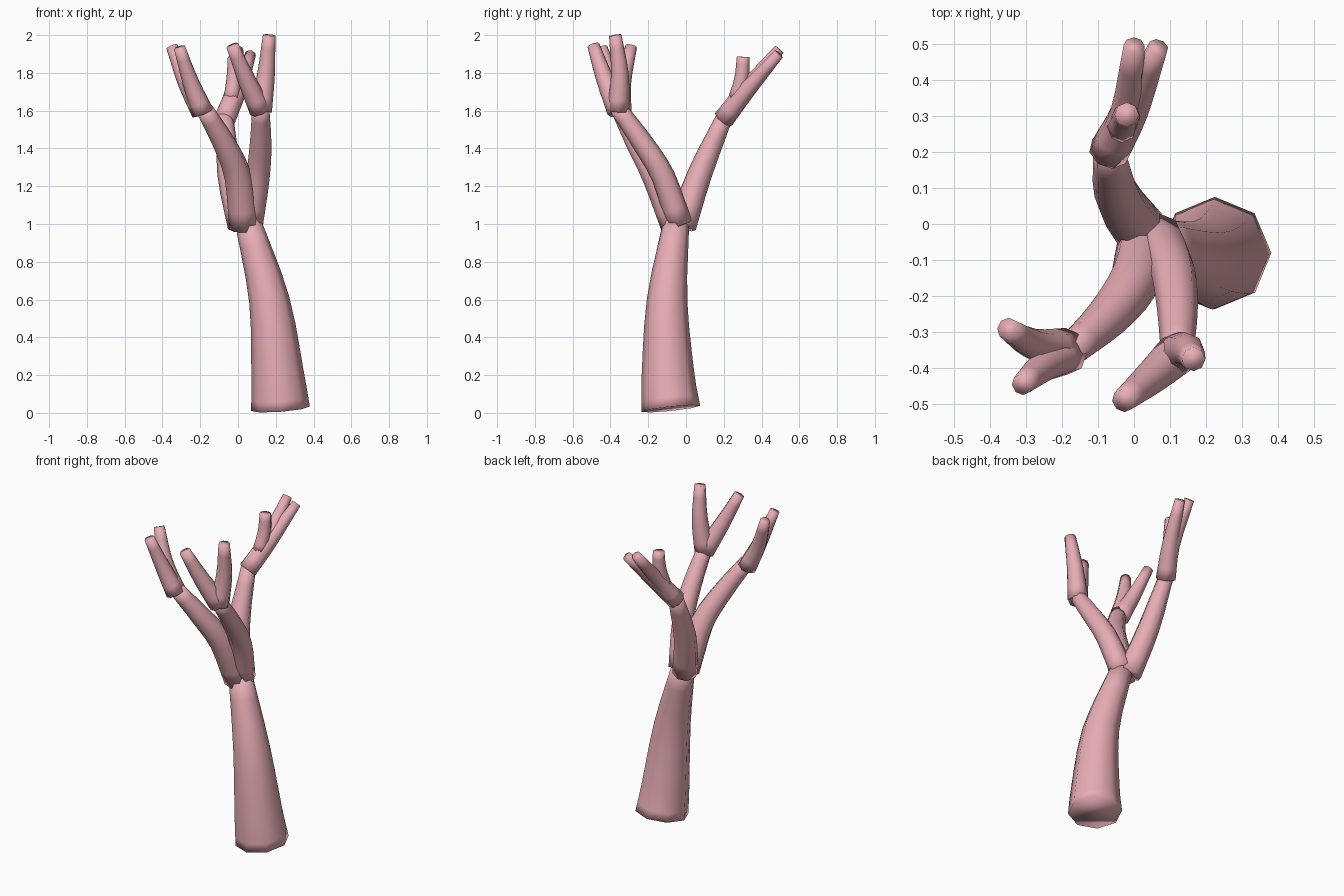
import bpy, bmesh, math
from mathutils import Vector

if "Cube" in bpy.data.objects:
    bpy.data.objects.remove(bpy.data.objects["Cube"])

SIDES = 8
pink = bpy.data.materials.new("pink")
pink.diffuse_color = (0.80, 0.42, 0.46, 1)
pink.use_nodes = True
pink.node_tree.nodes["Principled BSDF"].inputs["Base Color"].default_value = pink.diffuse_color


def spline(points, steps):
    """Smooth path through (x, y, z, radius) points."""
    p = [Vector(q) for q in points]
    p = [p[0] * 2 - p[1]] + p + [p[-1] * 2 - p[-2]]
    out = []
    for i in range(1, len(p) - 2):
        a, b, c, d = p[i - 1:i + 3]
        for s in range(steps):
            t = s / steps
            out.append(0.5 * (2 * b + (c - a) * t + (2 * a - 5 * b + 4 * c - d) * t * t
                              + (3 * b - a - 3 * c + d) * t ** 3))
    return out + [p[-2]]


def limb(name, points, steps=3):
    """Tapered eight-sided tube along a curved path, closed at both ends."""
    path = spline(points, steps)
    bm = bmesh.new()
    rings = []
    for i, q in enumerate(path):
        t = (path[min(i + 1, len(path) - 1)].xyz - path[max(i - 1, 0)].xyz).normalized()
        u = Vector((0, 1, 0)).cross(t).normalized()
        v = t.cross(u)
        rings.append([bm.verts.new(q.xyz + q.w * (u * math.cos(a) + v * math.sin(a)))
                      for a in (k * math.tau / SIDES for k in range(SIDES))])
    for lo, hi in zip(rings, rings[1:]):
        for k in range(SIDES):
            n = (k + 1) % SIDES
            bm.faces.new((lo[k], lo[n], hi[n], hi[k]))
    bm.faces.new(rings[0][::-1])
    bm.faces.new(rings[-1])
    for f in bm.faces:
        f.smooth = True
    mesh = bpy.data.meshes.new(name)
    bm.to_mesh(mesh)
    bm.free()
    mesh.materials.append(pink)
    bpy.context.collection.objects.link(bpy.data.objects.new(name, mesh))


# Trunk
limb("trunk", [(0.225, -0.08, 0.022, 0.156), (0.21, -0.095, 0.2, 0.14),
               (0.165, -0.10, 0.6, 0.107), (0.05, -0.05, 1.02, 0.068)])

# Three main branches
limb("back_branch", [(0.02, -0.02, 0.99, 0.075), (-0.045, 0.075, 1.27, 0.065),
                     (-0.07, 0.21, 1.58, 0.043)])
limb("left_branch", [(0.035, -0.05, 0.985, 0.082), (0.0, -0.16, 1.25, 0.072),
                     (-0.075, -0.26, 1.43, 0.06), (-0.18, -0.355, 1.61, 0.045)])
limb("right_branch", [(0.065, -0.035, 1.0, 0.068), (0.105, -0.12, 1.25, 0.063),
                      (0.12, -0.23, 1.43, 0.057), (0.12, -0.365, 1.62, 0.045)])

# Twigs: each pair flares out of a collar at the branch end
twigs = {
    "back_twig_1": [(-0.07, 0.2, 1.555, 0.057), (-0.02, 0.315, 1.71, 0.046), (0.0, 0.495, 1.925, 0.029)],
    "back_twig_2": [(-0.07, 0.2, 1.555, 0.057), (0.0, 0.325, 1.71, 0.046), (0.067, 0.49, 1.9, 0.029)],
    "back_twig_3": [(-0.035, 0.265, 1.66, 0.042), (-0.022, 0.295, 1.77, 0.039), (-0.02, 0.303, 1.885, 0.034)],
    "left_twig_1": [(-0.19, -0.345, 1.59, 0.057), (-0.275, -0.335, 1.75, 0.045), (-0.35, -0.29, 1.94, 0.031)],
    "left_twig_2": [(-0.185, -0.36, 1.59, 0.057), (-0.25, -0.395, 1.75, 0.044), (-0.31, -0.445, 1.935, 0.03)],
    "right_twig_1": [(0.12, -0.36, 1.6, 0.06), (0.043, -0.43, 1.77, 0.047), (-0.03, -0.49, 1.945, 0.033)],
    "right_twig_2": [(0.12, -0.36, 1.6, 0.06), (0.148, -0.35, 1.79, 0.047), (0.165, -0.375, 2.0, 0.033)],
}
for name, points in twigs.items():
    limb(name, points)
